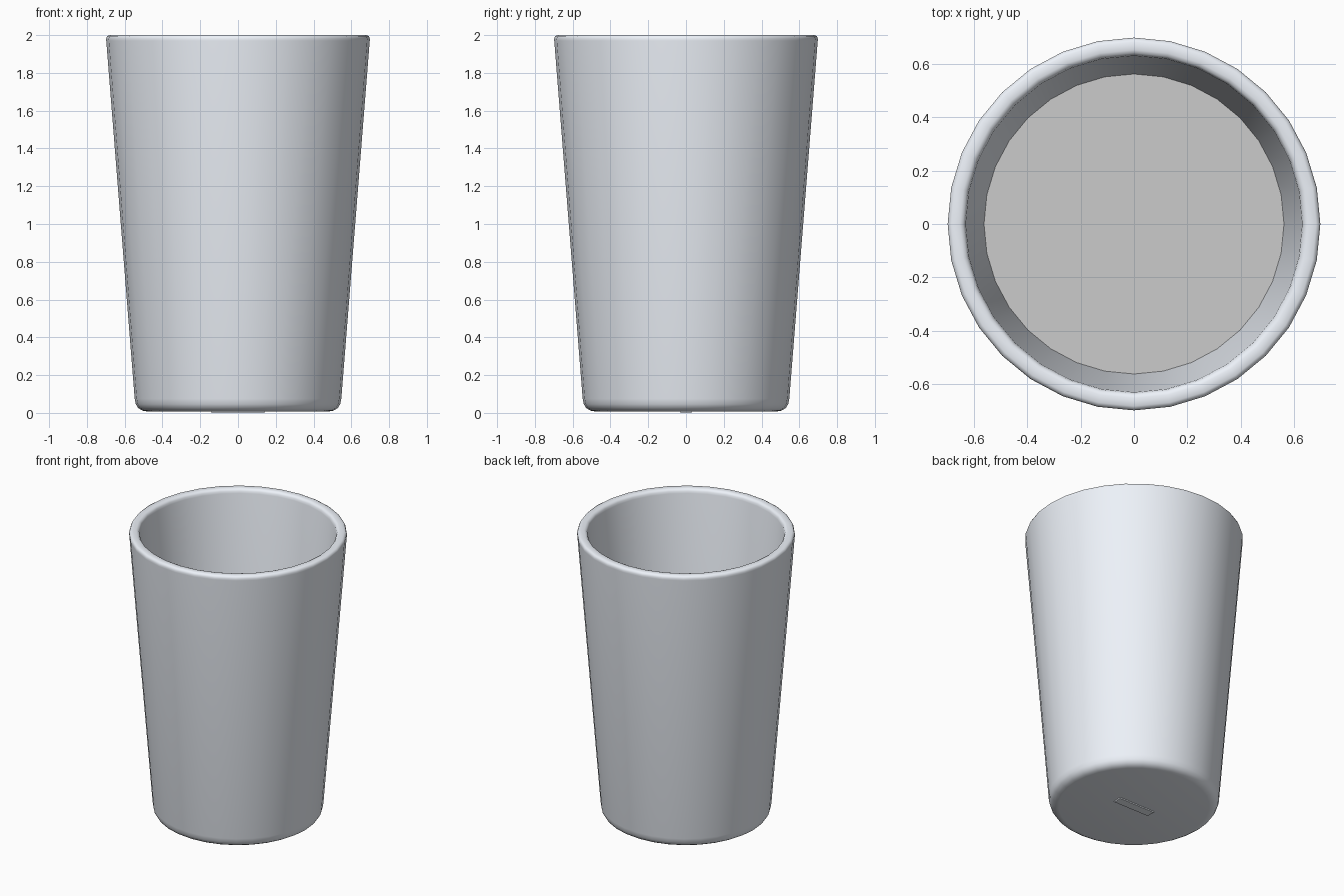
import bpy, bmesh, math

if "Cube" in bpy.data.objects:
    bpy.data.objects.remove(bpy.data.objects["Cube"])

SIDES = 32


def make_object(name, bm, mat=None):
    bmesh.ops.recalc_face_normals(bm, faces=bm.faces)
    mesh = bpy.data.meshes.new(name)
    bm.to_mesh(mesh)
    bm.free()
    ob = bpy.data.objects.new(name, mesh)
    bpy.context.collection.objects.link(ob)
    if mat:
        mesh.materials.append(mat)
    bpy.ops.object.select_all(action='DESELECT')
    ob.select_set(True)
    bpy.context.view_layer.objects.active = ob
    bpy.ops.object.shade_smooth_by_angle(angle=math.radians(50))
    return ob


def revolve(name, profile, mat=None):
    """Lathe an (r, z) profile, closing both open ends with flat caps."""
    bm = bmesh.new()
    rings = []
    for r, z in profile:
        rings.append([bm.verts.new((r * math.cos(2 * math.pi * i / SIDES),
                                    r * math.sin(2 * math.pi * i / SIDES), z))
                      for i in range(SIDES)])
    for a, b in zip(rings, rings[1:]):
        for i in range(SIDES):
            j = (i + 1) % SIDES
            bm.faces.new((a[i], a[j], b[j], b[i]))
    bm.faces.new(rings[0])
    bm.faces.new(rings[-1])
    return make_object(name, bm, mat)


# Pale cool white for the cup
cup_white = bpy.data.materials.new("cup_white")
cup_white.diffuse_color = (0.85, 0.89, 0.95, 1)
cup_white.use_nodes = True
cup_white.node_tree.nodes["Principled BSDF"].inputs["Base Color"].default_value = cup_white.diffuse_color

# Cup: rounded foot, tapered wall, softened rim, inner wall and floor
revolve("cup", [
    (0.482, 0.008), (0.506, 0.012), (0.528, 0.025), (0.541, 0.046), (0.547, 0.075),
    (0.6975, 1.970), (0.698, 1.982), (0.693, 1.994), (0.682, 2.0),
    (0.652, 2.0), (0.640, 1.995), (0.633, 1.985), (0.630, 1.970),
    (0.480, 0.10),
], cup_white)

# Flat surface of the contents inside the cup
bm = bmesh.new()
bmesh.ops.create_circle(bm, cap_ends=True, segments=SIDES, radius=0.562)
bmesh.ops.translate(bm, verts=bm.verts, vec=(0, 0, 1.12))
for f in bm.faces:
    if f.normal.z < 0:
        f.normal_flip()
make_object("contents_surface", bm)

# Small plain raised pad under the base
bm = bmesh.new()
bmesh.ops.create_cube(bm, size=1)
bmesh.ops.scale(bm, verts=bm.verts, vec=(0.28, 0.06, 0.012))
bmesh.ops.translate(bm, verts=bm.verts, vec=(0, 0, 0.006))
make_object("base_pad", bm, cup_white)
